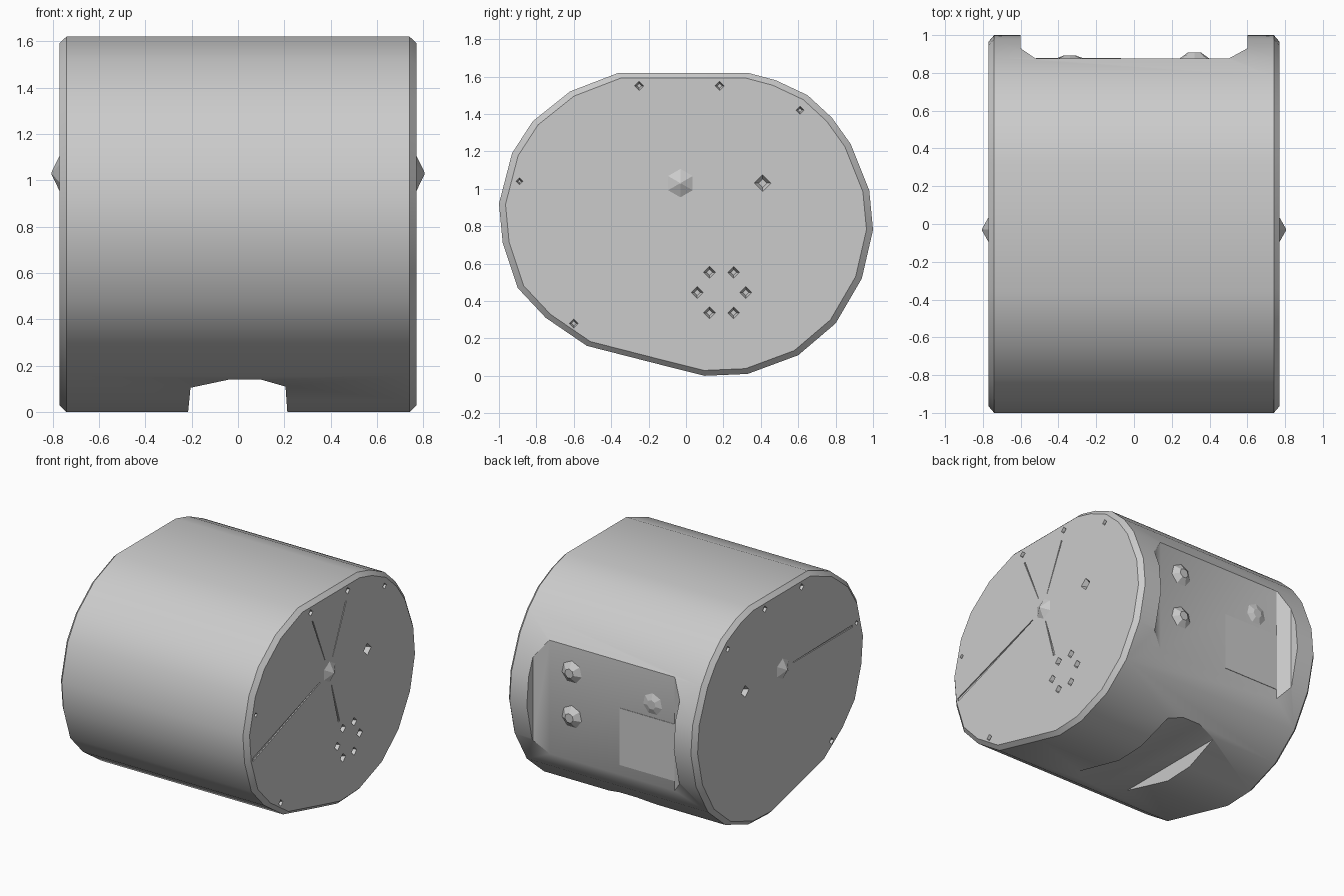
import bpy, bmesh, math
from mathutils import Vector, Matrix

if "Cube" in bpy.data.objects:
    bpy.data.objects.remove(bpy.data.objects["Cube"], do_unlink=True)

grey = bpy.data.materials.new("plain grey")
grey.use_nodes = True
grey.diffuse_color = (0.6, 0.6, 0.6, 1)
grey.node_tree.nodes["Principled BSDF"].inputs["Base Color"].default_value = (0.6, 0.6, 0.6, 1)


def finish(bm, name):
    bmesh.ops.recalc_face_normals(bm, faces=bm.faces)
    mesh = bpy.data.meshes.new(name)
    bm.to_mesh(mesh)
    bm.free()
    obj = bpy.data.objects.new(name, mesh)
    bpy.context.collection.objects.link(obj)
    mesh.materials.append(grey)
    return obj


def loft(bm, rings):
    """Skin a list of closed rings and cap both ends."""
    rows = [[bm.verts.new(p) for p in ring] for ring in rings]
    n = len(rows[0])
    for a, b in zip(rows, rows[1:]):
        for i in range(n):
            j = (i + 1) % n
            bm.faces.new((a[i], a[j], b[j], b[i]))
    bm.faces.new(rows[0])
    bm.faces.new(rows[-1])


def cone(bm, centre, normal, r1, r2, depth, sides):
    """Cone whose base sits on centre and rises along normal."""
    normal = Vector(normal)
    mat = (Matrix.Translation(Vector(centre) + normal * depth / 2)
           @ normal.to_track_quat('Z', 'Y').to_matrix().to_4x4())
    bmesh.ops.create_cone(bm, cap_ends=True, segments=sides, radius1=r1,
                          radius2=r2, depth=depth, matrix=mat)


def activate(obj):
    bpy.ops.object.select_all(action='DESELECT')
    obj.select_set(True)
    bpy.context.view_layer.objects.active = obj


def carve(target, cutter):
    cutter.hide_render = True
    mod = target.modifiers.new("cut", 'BOOLEAN')
    mod.operation = 'DIFFERENCE'
    mod.solver = 'EXACT'
    mod.object = cutter
    activate(target)
    bpy.ops.object.modifier_apply(modifier=mod.name)
    bpy.data.objects.remove(cutter, do_unlink=True)


# Body: rounded side profile (y, z) run along x with chamfered rims
profile = [(-.36, 1.62), (.33, 1.62), (.48, 1.58), (.65, 1.5), (.78, 1.38), (.88, 1.24),
           (.98, .99), (1, .78), (.94, .52), (.8, .28), (.6, .11), (.33, .01),
           (.1, 0), (-.1, .05), (-.53, .16), (-.75, .31), (-.9, .47), (-.98, .71),
           (-1, .92), (-.93, 1.19), (-.82, 1.36), (-.62, 1.52)]
MID = 0.82
END = 0.77
bm = bmesh.new()
loft(bm, [[(x, y * s, MID + (z - MID) * s) for y, z in profile]
          for x, s in ((-END, .965), (-.74, 1), (.74, 1), (END, .965))])
body = finish(bm, "body")

# Flat recess across the back
bm = bmesh.new()
outline = [(-.6, 1.1), (-.6, .93), (-.52, .875), (.5, .875), (.6, .93), (.6, 1.1)]
loft(bm, [[(x, y, z) for x, y in outline] for z in (.2, 1.5)])
carve(body, finish(bm, "recess_cutter"))

# Finger slot through the underside
bm = bmesh.new()
outline = [(-.225, -.1), (-.205, .105), (-.04, .14), (.1, .14), (.205, .11), (.22, -.1)]
loft(bm, [[(x, y, z) for x, z in outline] for y in (-1.2, 1.2)])
carve(body, finish(bm, "slot_cutter"))

# Small pits in both ends, with a ring of six on the left end only
pits = [(-.25, 1.55, .025), (.18, 1.55, .025), (.61, 1.42, .022),
        (.41, 1.03, .045), (-.6, .28, .025), (-.89, 1.04, .018)]
ring = [(.19 + .13 * math.cos(a), .445 + .125 * math.sin(a), .032)
        for a in (math.radians(60 * k) for k in range(6))]
bm = bmesh.new()
for side in (-1, 1):
    for y, z, r in pits + (ring if side > 0 else []):
        cone(bm, (side * (END - .035), y, z), (side, 0, 0), r * .5, r * 1.2, .05, 4)
carve(body, finish(bm, "pit_cutter"))

# Fine grooves fanning out from the hub
hub = Vector((-.04, 1.03))
bm = bmesh.new()
for side, (y, z), w in ((1, (-.93, .72), .012), (1, (.08, .62), .008),
                        (1, (-.23, 1.48), .005), (1, (.16, 1.48), .005),
                        (-1, (-.84, 1.035), .008)):
    tip = Vector((y, z))
    run = (tip - hub).normalized()
    across = Vector((-run.y, run.x)) * w
    start = hub + run * .11
    loft(bm, [[(side * (END + h), *(p + across * k))
               for p, k in ((start, -.3), (tip, -1), (tip, 1), (start, .3))]
              for h in (-.008, .02)])
carve(body, finish(bm, "groove_cutter"))

# Pointed hubs at the centre of each end
for side, label in ((1, "left_hub"), (-1, "right_hub")):
    bm = bmesh.new()
    cone(bm, (side * (END - .002), -.03, 1.03), (side, 0, 0), .08, .004, .037, 6)
    finish(bm, label)

# Three domed studs on the back panel
for i, (x, z, h) in enumerate(((.32, 1.06, .035), (.32, .73, .035), (-.34, 1.0, .018))):
    bm = bmesh.new()
    cone(bm, (x, .873, z), (0, 1, 0), .085, .035, h, 7)
    finish(bm, f"back_stud_{i + 1}")

# Thin label plate on the back panel
bm = bmesh.new()
loft(bm, [[(x, y, z) for x, z in ((-.52, .48), (-.07, .48), (-.07, .9), (-.52, .9))]
          for y in (.87, .878)])
finish(bm, "back_plate")

activate(body)
bpy.ops.object.shade_smooth_by_angle(angle=math.radians(32))
